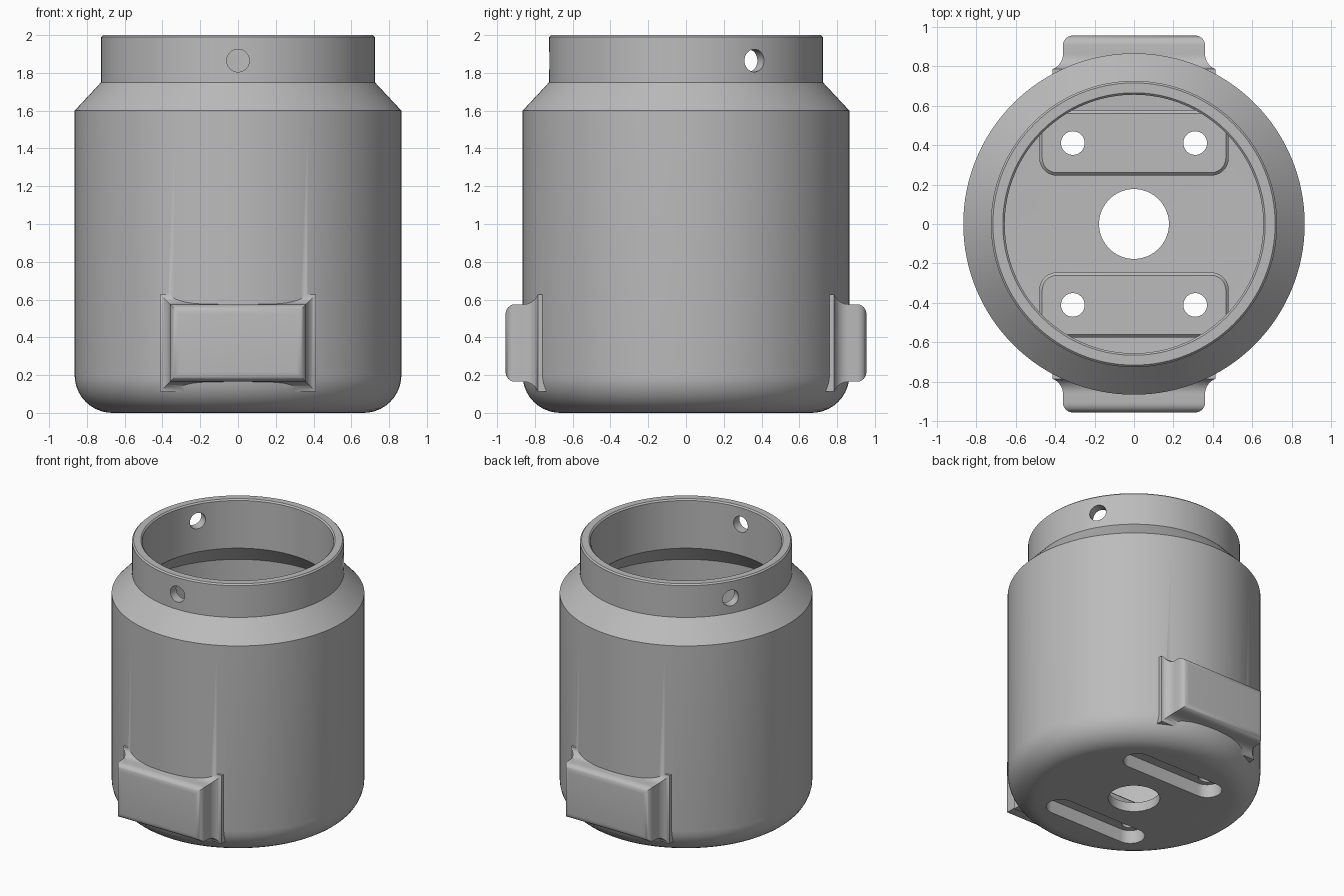
import bpy, bmesh, math
from mathutils import Matrix, Vector

if "Cube" in bpy.data.objects:
    bpy.data.objects.remove(bpy.data.objects["Cube"])

grey = bpy.data.materials.new("light grey")
grey.use_nodes = True
colour = (0.5, 0.5, 0.5, 1)
grey.diffuse_color = colour
grey.node_tree.nodes["Principled BSDF"].inputs["Base Color"].default_value = colour


def loft(name, rings, matrix=Matrix()):
    """Closed solid skinned over rings with equal point counts."""
    bm = bmesh.new()
    loops = [[bm.verts.new(matrix @ Vector(p)) for p in ring] for ring in rings]
    n = len(loops[0])
    for a, b in zip(loops, loops[1:]):
        for i in range(n):
            j = (i + 1) % n
            bm.faces.new((a[i], a[j], b[j], b[i]))
    bm.faces.new(loops[0][::-1])
    bm.faces.new(loops[-1])
    bmesh.ops.recalc_face_normals(bm, faces=bm.faces)
    mesh = bpy.data.meshes.new(name)
    bm.to_mesh(mesh)
    bm.free()
    mesh.materials.append(grey)
    obj = bpy.data.objects.new(name, mesh)
    bpy.context.collection.objects.link(obj)
    return obj


def circle(r, z, n=128):
    return [(r * math.cos(2 * math.pi * i / n), r * math.sin(2 * math.pi * i / n), z)
            for i in range(n)]


def lathe(name, profile, n=128):
    return loft(name, [circle(r, z, n) for r, z in profile])


def rounded(cy, hx, hy, r, z, steps=10):
    """Rounded rectangle centred on (0, cy)."""
    pts = []
    for q, (sx, sy) in enumerate([(1, 1), (-1, 1), (-1, -1), (1, -1)]):
        for i in range(steps + 1):
            a = math.pi / 2 * (q + i / steps)
            pts.append((sx * (hx - r) + r * math.cos(a),
                        cy + sy * (hy - r) + r * math.sin(a), z))
    return pts


def arc(cx, cz, r, start, end, steps=10):
    return [(cx + r * math.cos(math.radians(start + (end - start) * i / steps)),
             cz + r * math.sin(math.radians(start + (end - start) * i / steps)))
            for i in range(steps + 1)]


def boolean(target, tool, operation):
    mod = target.modifiers.new(operation, 'BOOLEAN')
    mod.operation, mod.solver, mod.object = operation, 'EXACT', tool
    bpy.context.view_layer.objects.active = target
    bpy.ops.object.modifier_apply(modifier=mod.name)
    bpy.data.objects.remove(tool)


# Outer shell with rounded base, shoulder and neck
body = lathe("canister_body", arc(0.665, 0.2, 0.2, -90, 0) + [
    (0.865, 1.6), (0.725, 1.75), (0.725, 1.99), (0.715, 2.0)])

# Side lugs: rounded outer edge, flared root
lug_profile = arc(0, 0.905, 0.05, 90, 0, 6) + arc(0.13, 0.86, 0.08, 180, 250, 8)
lug_profile.append((lug_profile[-1][0], 0.72))
for side in (1, -1):
    rings = [[(sx * (0.31 + o), side * y, 0.37 + sz * (0.155 + o))
              for sx, sz in ((1, 1), (-1, 1), (-1, -1), (1, -1))]
             for o, y in lug_profile]
    boolean(body, loft("side_lug", rings), 'UNION')

# Hollow interior
boolean(body, lathe("cavity", arc(0.665, 0.2, 0.13, -90, 0) + [
    (0.795, 1.48), (0.655, 1.63), (0.655, 1.99), (0.665, 2.0), (0.665, 2.1)]),
    'DIFFERENCE')

# Raised floor bosses, with a slot beneath and two bolt holes each
for cy in (0.41, -0.41):
    boolean(body, loft("floor_boss", [
        rounded(cy, 0.48, 0.165, 0.09, 0.04),
        rounded(cy, 0.48, 0.165, 0.09, 0.155),
        rounded(cy, 0.465, 0.15, 0.075, 0.17)]), 'UNION')
    boolean(body, loft("bottom_slot", [
        rounded(cy, 0.41, 0.1, 0.0999, -0.1),
        rounded(cy, 0.41, 0.1, 0.0999, 0.1)]), 'DIFFERENCE')
    for x in (0.31, -0.31):
        boolean(body, loft("bolt_hole", [circle(0.06, -0.2, 32), circle(0.06, 0.4, 32)],
                           Matrix.Translation((x, cy, 0))), 'DIFFERENCE')

# Central drain hole
boolean(body, lathe("drain_hole", [(0.177, -0.2), (0.177, 0.4)], 64), 'DIFFERENCE')

# Three screw holes round the neck
for angle in (-90, 30, 150):
    place = (Matrix.Translation((0, 0, 1.865))
             @ Matrix.Rotation(math.radians(angle), 4, 'Z')
             @ Matrix.Rotation(math.pi / 2, 4, 'Y'))
    boolean(body, loft("neck_hole", [circle(0.06, 0.5, 32), circle(0.06, 0.9, 32)], place),
            'DIFFERENCE')

bpy.ops.object.select_all(action='DESELECT')
body.select_set(True)
bpy.context.view_layer.objects.active = body
bpy.ops.object.shade_smooth_by_angle(angle=math.radians(35))
